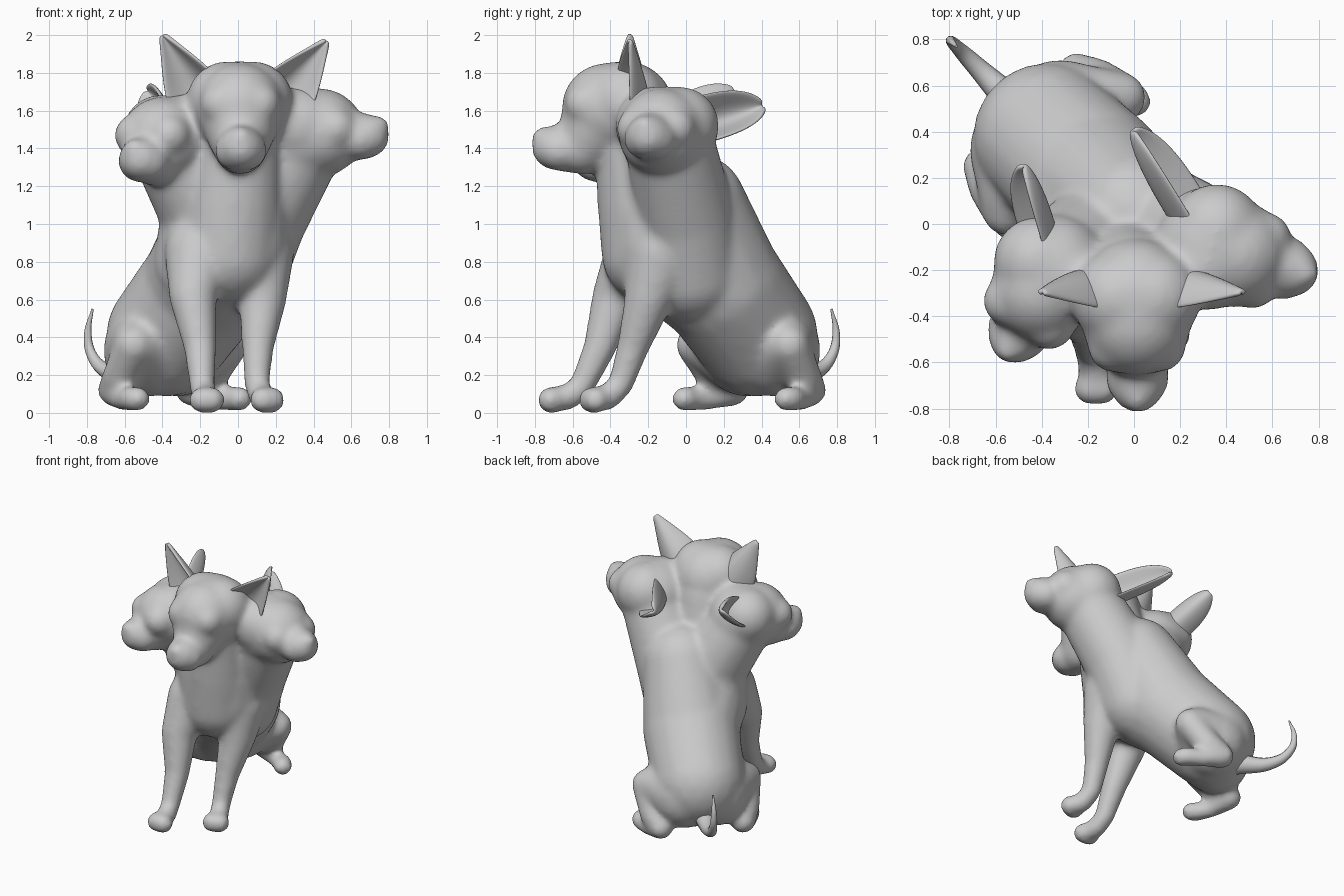
import bpy, bmesh
from mathutils import Vector as V, Matrix

if "Cube" in bpy.data.objects:
    bpy.data.objects.remove(bpy.data.objects["Cube"])

UP = V((0, 0, 1))
bm = bmesh.new()


def ball(c, r):
    bmesh.ops.create_icosphere(bm, subdivisions=3, radius=r, matrix=Matrix.Translation(c))


def chain(pts):
    """Row of overlapping balls through (x, y, z, radius) points."""
    for a, b in zip(pts, pts[1:]):
        pa, pb = V(a[:3]), V(b[:3])
        n = max(2, int((pb - pa).length / (0.13 * min(a[3], b[3]))))
        for i in range(n + 1):
            t = i / n
            ball(pa.lerp(pb, t), a[3] + (b[3] - a[3]) * t)


def head(c, m, r):
    """Skull at c, muzzle end at m."""
    c, m = V(c), V(m)
    f = m - c
    f.z = 0
    f.normalize()
    side = f.cross(UP)
    chain([(*c, r), (*(c + f * 0.1 + UP * 0.01), r * 0.92)])
    chain([(*c.lerp(m, 0.4), r * 0.76), (*(m - f * 0.15), 0.145), (*m, 0.118)])
    for s in (-1, 1):
        ball(c + side * 0.07 * s + UP * 0.045, r * 0.82)                # temple
        ball(c + f * 0.21 + side * 0.10 * s + UP * 0.03, 0.115)         # brow
        ball(m - f * 0.03 + side * 0.03 * s - UP * 0.015, 0.11)         # lip
    ball(m + f * 0.06 + UP * 0.05, 0.06)                                # nose


# torso
chain([(-0.375, 0.375, 0.41, 0.325), (-0.18, 0.19, 0.67, 0.34),
       (-0.06, -0.09, 0.90, 0.35), (-0.02, -0.13, 1.08, 0.3)])
chain([(-0.17, 0.185, 0.68, 0.335), (0.0, 0.04, 1.1, 0.28)])

# three heads on their necks
head((0.01, -0.32, 1.605), (0.015, -0.70, 1.405), 0.26)
head((0.34, -0.10, 1.475), (0.685, -0.20, 1.465), 0.255)
head((-0.35, -0.20, 1.44), (-0.515, -0.49, 1.345), 0.245)
chain([(0.0, -0.26, 1.5, 0.23), (-0.03, -0.2, 1.1, 0.27), (-0.05, -0.17, 0.85, 0.28)])
chain([(0.31, -0.08, 1.4, 0.24), (0.1, 0.0, 1.03, 0.265), (-0.02, 0.03, 0.75, 0.28)])
chain([(-0.33, -0.18, 1.38, 0.23), (-0.14, -0.08, 1.05, 0.27), (-0.16, -0.02, 0.8, 0.29)])


def paw(c, r, s):
    """Row of toe balls spread along s."""
    for k in (-1, 0, 1):
        ball(V(c) + V(s) * k, r)


# front legs
chain([(-0.2, -0.24, 0.85, 0.19), (-0.24, -0.37, 0.62, 0.127), (-0.2, -0.455, 0.35, 0.088),
       (-0.19, -0.55, 0.14, 0.068), (-0.175, -0.62, 0.085, 0.07), (-0.165, -0.7, 0.07, 0.07)])
chain([(0.1, -0.12, 0.85, 0.2), (0.13, -0.2, 0.6, 0.127), (0.105, -0.28, 0.35, 0.086),
       (0.1, -0.345, 0.15, 0.068), (0.125, -0.41, 0.085, 0.07), (0.155, -0.48, 0.07, 0.07)])
paw((-0.165, -0.715, 0.068), 0.071, (0.028, 0.0, 0))
paw((0.155, -0.49, 0.068), 0.071, (0.026, 0.012, 0))

# hind legs, mirrored across the diagonal spine plane x = -y
thigh = [(-0.47, 0.32, 0.33, 0.245), (-0.52, 0.14, 0.36, 0.155), (-0.55, 0.05, 0.36, 0.105),
         (-0.62, 0.16, 0.19, 0.1), (-0.66, 0.25, 0.12, 0.085), (-0.62, 0.12, 0.075, 0.06),
         (-0.56, 0.01, 0.075, 0.068), (-0.53, -0.01, 0.075, 0.068)]
chain(thigh)
chain([(-y, -x, z, r) for x, y, z, r in thigh])

mesh = bpy.data.meshes.new("body")
bm.to_mesh(mesh)
bm.free()
body = bpy.data.objects.new("three_headed_body", mesh)
bpy.context.collection.objects.link(body)
rm = body.modifiers.new("fuse", 'REMESH')
rm.mode = 'VOXEL'
rm.voxel_size = 0.018
rm.use_smooth_shade = True
sm = body.modifiers.new("soften", 'SMOOTH')
sm.factor = 0.5
sm.iterations = 20


def ear(name, base, tip, facing, w, curl, widths):
    """Cupped leaf from base to tip, opening toward facing."""
    base, tip = V(base), V(tip)
    a = tip - base
    s = a.cross(V(facing)).normalized()
    n = s.cross(a).normalized()
    b = bmesh.new()
    rows = []
    for t, k in zip((-0.35, 0, 0.25, 0.5, 0.75, 0.92, 1.0), widths):
        rows.append([b.verts.new(base + a * t + s * (u * w * k) + n * ((u * u - 0.5) * curl * w * k))
                     for u in (-1, -0.6, -0.2, 0.2, 0.6, 1)])
    for p, q in zip(rows, rows[1:]):
        for i in range(5):
            b.faces.new((p[i], p[i + 1], q[i + 1], q[i])).smooth = True
    me = bpy.data.meshes.new(name)
    b.to_mesh(me)
    b.free()
    ob = bpy.data.objects.new(name, me)
    bpy.context.collection.objects.link(ob)
    so = ob.modifiers.new("thickness", 'SOLIDIFY')
    so.thickness = 0.025
    so.offset = 0
    ob.modifiers.new("round", 'SUBSURF').levels = 2


# ears
point = (1.1, 1, 0.85, 0.62, 0.36, 0.18, 0.08)
blunt = (1, 1, 0.97, 0.88, 0.68, 0.4, 0.15)
ear("middle_head_ear_left", (-0.215, -0.27, 1.69), (-0.40, -0.30, 2.0), (-0.3, -1, 0), 0.165, 0.8, point)
ear("middle_head_ear_right", (0.245, -0.27, 1.69), (0.47, -0.30, 1.97), (0.3, -1, 0), 0.165, 0.8, point)
ear("right_head_ear", (0.19, 0.10, 1.54), (0.0, 0.41, 1.63), (0.8, 0.45, 0.4), 0.13, 1.1, blunt)
ear("left_head_ear", (-0.41, 0.0, 1.56), (-0.485, 0.25, 1.71), (-0.8, 0, 0.5), 0.11, 1.1, blunt)

# tail
cu = bpy.data.curves.new("tail", 'CURVE')
cu.dimensions = '3D'
cu.bevel_depth = 1
cu.bevel_resolution = 3
cu.use_fill_caps = True
sp = cu.splines.new('BEZIER')
path = [(0.5, 0.22, 0.075), (0.69, 0.22, 0.042), (0.775, 0.31, 0.028), (0.795, 0.42, 0.02), (0.77, 0.55, 0.006)]
sp.bezier_points.add(len(path) - 1)
for p, (d, z, r) in zip(sp.bezier_points, path):
    p.co = (-d, d, z)
    p.radius = r
    p.handle_left_type = p.handle_right_type = 'AUTO'
bpy.context.collection.objects.link(bpy.data.objects.new("tail", cu))
